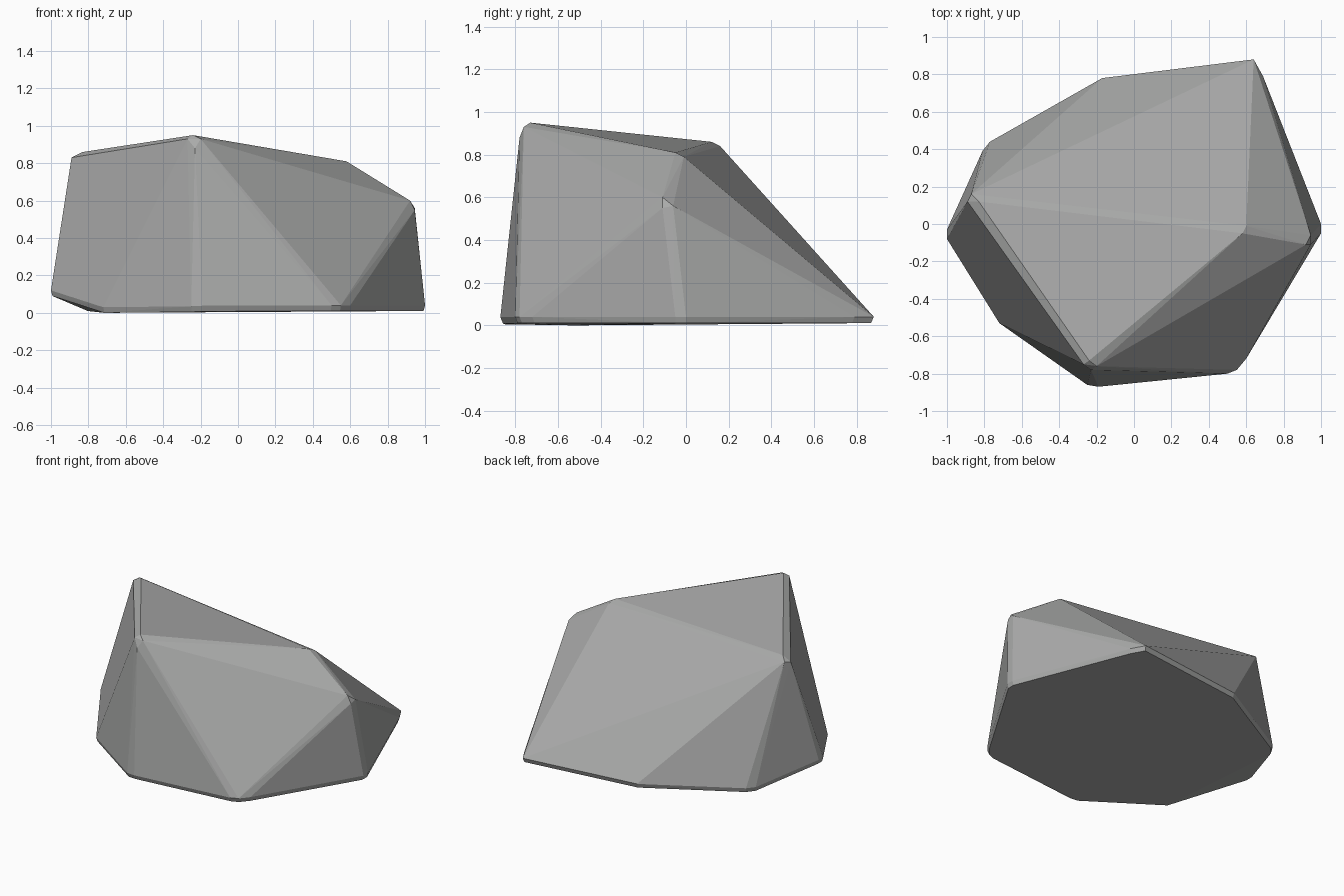
import bpy, bmesh, math

if "Cube" in bpy.data.objects:
    bpy.data.objects.remove(bpy.data.objects["Cube"])

# Worn upper corners, each given as the few points of its chipped tip
crown = [
    (-0.24, -0.73, 0.95), (-0.27, -0.75, 0.93), (-0.20, -0.76, 0.93), (-0.23, -0.78, 0.88),
    (-0.83, 0.12, 0.86), (-0.87, 0.16, 0.84), (-0.89, 0.12, 0.83),
    (0.58, -0.05, 0.81), (0.60, -0.01, 0.79),
    (0.92, -0.11, 0.60), (0.945, -0.06, 0.56), (0.945, -0.11, 0.55),
]
# Outline of the foot, with the height of its lower rim
foot = [
    (-0.25, -0.86, 0.005), (-0.19, -0.87, 0.008), (0.50, -0.80, 0.01), (0.55, -0.78, 0.01),
    (0.60, -0.72, 0.01), (1.00, -0.05, 0.01), (1.00, 0.00, 0.01), (0.69, 0.79, 0.01),
    (0.64, 0.88, 0.01), (-0.17, 0.78, 0.01), (-0.77, 0.44, 0.01), (-0.81, 0.39, 0.01),
    (-1.00, -0.03, 0.09), (-1.00, -0.08, 0.09), (-0.72, -0.53, 0.0),
]

# Boulder: convex shell over the crown and the narrow foot band
bm = bmesh.new()
for p in crown:
    bm.verts.new(p)
for x, y, z in foot:
    bm.verts.new((x, y, z + 0.03))
    bm.verts.new((x * 0.992, y * 0.985, z))
hull = bmesh.ops.convex_hull(bm, input=bm.verts[:])
loose = {v for v in hull["geom_interior"] + hull["geom_unused"] if isinstance(v, bmesh.types.BMVert)}
bmesh.ops.delete(bm, geom=list(loose), context='VERTS')
bmesh.ops.dissolve_limit(bm, angle_limit=math.radians(1.0), verts=bm.verts[:], edges=bm.edges[:])
bmesh.ops.recalc_face_normals(bm, faces=bm.faces[:])

mesh = bpy.data.meshes.new("boulder")
bm.to_mesh(mesh)
bm.free()
boulder = bpy.data.objects.new("boulder", mesh)
bpy.context.collection.objects.link(boulder)

stone = bpy.data.materials.new("grey stone")
stone.diffuse_color = (0.40, 0.405, 0.40, 1)
stone.use_nodes = True
stone.node_tree.nodes["Principled BSDF"].inputs["Base Color"].default_value = stone.diffuse_color
mesh.materials.append(stone)
